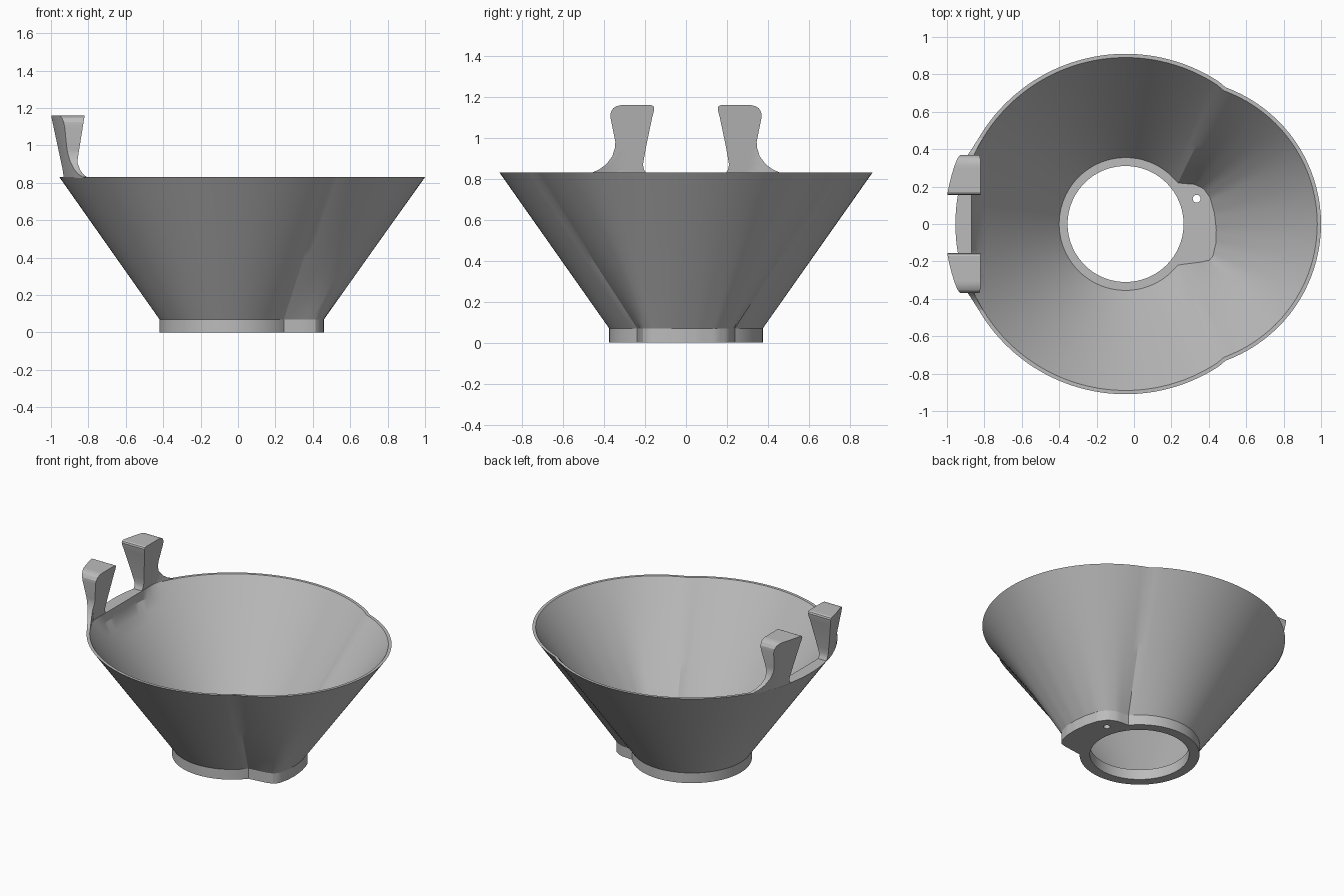
import bpy, bmesh
from math import acos, cos, sin, pi, sqrt, hypot
from mathutils import Vector

if "Cube" in bpy.data.objects:
    bpy.data.objects.remove(bpy.data.objects["Cube"], do_unlink=True)

grey = bpy.data.materials.new("plain grey")
grey.use_nodes = True
grey.diffuse_color = (0.5, 0.5, 0.5, 1)
grey.node_tree.nodes["Principled BSDF"].inputs["Base Color"].default_value = (0.5, 0.5, 0.5, 1)

CX, BASE, RIM = -0.045, 0.07, 0.83      # ring centre, collar height, rim height
R_LOW, R_HIGH, WALL = 0.375, 0.91, 0.02
HOLE, FLAT_X = 0.31, -0.87              # hole radius, inner flat between the hooks
N_RING, N_LIP = 96, 40


def add_object(name, bm):
    bmesh.ops.recalc_face_normals(bm, faces=bm.faces)
    mesh = bpy.data.meshes.new(name)
    bm.to_mesh(mesh)
    bm.free()
    obj = bpy.data.objects.new(name, mesh)
    bpy.context.collection.objects.link(obj)
    mesh.materials.append(grey)
    return obj


def smooth(obj):
    bpy.ops.object.select_all(action='DESELECT')
    obj.select_set(True)
    bpy.context.view_layer.objects.active = obj
    bpy.ops.object.shade_smooth_by_angle(angle=pi / 7)


def resample(points, n):
    """Even points along a polyline, both ends included."""
    lengths = [0]
    for a, b in zip(points, points[1:]):
        lengths.append(lengths[-1] + (b - a).length)
    out, k = [], 0
    for i in range(n + 1):
        d = lengths[-1] * i / n
        while k < len(points) - 2 and lengths[k + 1] < d:
            k += 1
        out.append(points[k].lerp(points[k + 1], (d - lengths[k]) / (lengths[k + 1] - lengths[k])))
    return out


# Lip outline at the collar, and the round bulge it grows into at the rim
lip_low = resample([Vector(p) for p in [
    (0.245, -0.238), (0.37, -0.222), (0.415, -0.21), (0.44, -0.18), (0.457, -0.11), (0.46, -0.03),
    (0.45, 0.06), (0.425, 0.15), (0.385, 0.205), (0.33, 0.232), (0.245, 0.238)]], N_LIP)
BULGE_X, BULGE_R = 0.222, 0.778
spread = acos((0.49 - BULGE_X) / BULGE_R)
lip_high = [Vector((BULGE_X + BULGE_R * cos(a), BULGE_R * sin(a)))
            for a in (spread * (2 * i / N_LIP - 1) for i in range(N_LIP + 1))]


def outline(t):
    """Closed plan outline, from the collar (0) to the rim (1)."""
    r = R_LOW + (R_HIGH - R_LOW) * t
    start = acos((0.245 + 0.245 * t - CX) / r)
    lip = [a.lerp(b, t) for a, b in zip(lip_low, lip_high)]
    step = (2 * pi - 2 * start) / N_RING
    ring = [Vector((CX + r * cos(start + i * step), r * sin(start + i * step)))
            for i in range(1, N_RING)]
    return lip + ring


def inset(points, d):
    out = []
    for i, p in enumerate(points):
        along = (points[(i + 1) % len(points)] - points[i - 1]).normalized()
        q = p + Vector((-along.y, along.x)) * d
        out.append(Vector((max(q.x, FLAT_X), q.y)))
    return out


# Funnel: outside up, over the rim, inside down, then the floor and hole
ROWS = 12
steps = [i / ROWS for i in range(ROWS + 1)]
levels = [(outline(0), 0)]
levels += [(outline(t), BASE + (RIM - BASE) * t) for t in steps]
levels += [(inset(outline(t), WALL), BASE + (RIM - BASE) * t) for t in reversed(steps)]
centre = Vector((CX, 0))
hole = [centre + (p - centre).normalized() * HOLE for p in outline(0)]
levels += [(hole, BASE), (hole, 0)]

bm = bmesh.new()
loops = [[bm.verts.new((p.x, p.y, z)) for p in pts] for pts, z in levels]
count = len(loops[0])
for a, b in zip(loops, loops[1:] + loops[:1]):
    for i in range(count):
        j = (i + 1) % count
        bm.faces.new((a[i], a[j], b[j], b[i]))
funnel = add_object("funnel", bm)

# Small pin hole through the lip
bm = bmesh.new()
bmesh.ops.create_cone(bm, cap_ends=True, segments=24, radius1=0.021, radius2=0.021, depth=0.3)
bmesh.ops.translate(bm, verts=bm.verts, vec=(0.335, 0.135, 0))
cutter = add_object("pin_hole_cutter", bm)
cutter.hide_render = True
cut = funnel.modifiers.new("pin_hole", 'BOOLEAN')
cut.operation, cut.object, cut.solver = 'DIFFERENCE', cutter, 'EXACT'
bpy.context.view_layer.objects.active = funnel
bpy.ops.object.modifier_apply(modifier=cut.name)
bpy.data.objects.remove(cutter, do_unlink=True)
smooth(funnel)

# Hooks: height, inner edge and outer edge of each slice
slices = [(0.825, 0.195, 0.475), (0.832, 0.197, 0.455), (0.845, 0.205, 0.425), (0.87, 0.21, 0.39),
          (0.91, 0.203, 0.36), (0.95, 0.196, 0.347), (0.98, 0.19, 0.345), (1.1, 0.165, 0.369),
          (1.125, 0.158, 0.367), (1.145, 0.155, 0.355), (1.155, 0.16, 0.338), (1.16, 0.17, 0.315)]
ACROSS = 12


def hook(name, side):
    bm = bmesh.new()
    rings = []
    for z, y0, y1 in slices:
        ys = [y0 + (y1 - y0) * i / ACROSS for i in range(ACROSS + 1)]
        r_out = R_HIGH + 0.17 * (z - RIM)
        back = [(CX - sqrt(r_out ** 2 - y * y), y) for y in ys]
        face = -0.82 - 0.16 * (1.16 - z)
        front = [(max(face, CX - sqrt((R_HIGH - WALL) ** 2 - y * y)), y) for y in ys]
        rings.append([bm.verts.new((x, side * y, z)) for x, y in back + front[::-1]])
    n = len(rings[0])
    for a, b in zip(rings, rings[1:]):
        for i in range(n):
            bm.faces.new((a[i], a[(i + 1) % n], b[(i + 1) % n], b[i]))
    for ring in (rings[0], rings[-1]):
        for i in range(ACROSS):
            bm.faces.new((ring[i], ring[i + 1], ring[n - 2 - i], ring[n - 1 - i]))
    smooth(add_object(name, bm))


hook("left_hook", -1)
hook("right_hook", 1)
